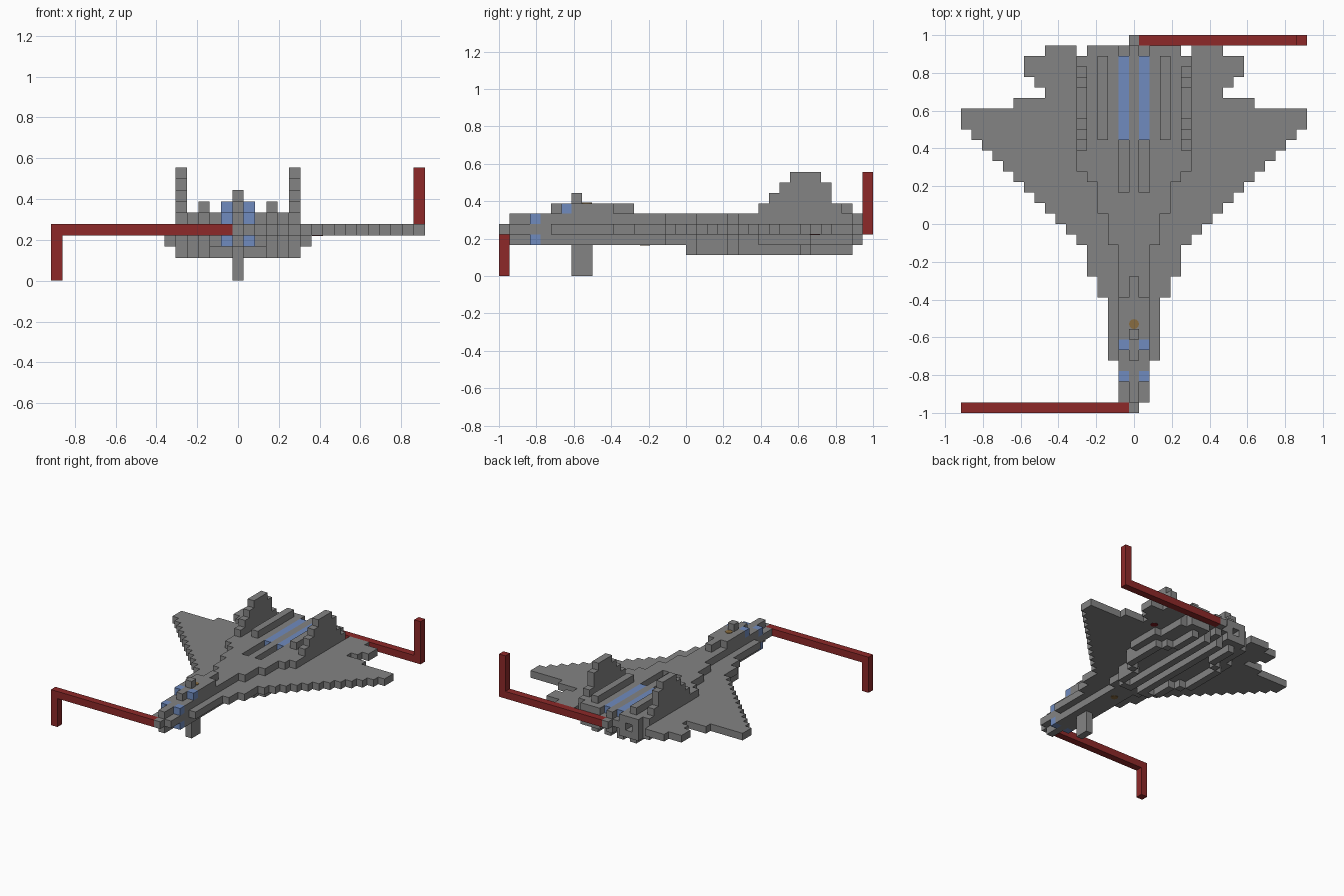
import bpy, bmesh
from mathutils import Vector

if "Cube" in bpy.data.objects:
    bpy.data.objects.remove(bpy.data.objects["Cube"])

U = 1 / 18  # edge of one building block


def material(name, rgb):
    m = bpy.data.materials.new(name)
    m.use_nodes = True
    m.diffuse_color = (*rgb, 1)
    m.node_tree.nodes["Principled BSDF"].inputs["Base Color"].default_value = (*rgb, 1)
    return m


grey = material("hull grey", (0.23, 0.23, 0.23))
blue = material("glass blue", (0.16, 0.26, 0.52))
red = material("bar red", (0.27, 0.022, 0.022))
amber = material("lamp amber", (0.25, 0.15, 0.05))
lamp_red = material("lamp red", (0.2, 0.01, 0.015))

cells = {}   # block position -> part name
paint = {}   # part name -> material


def box(part, mat, xs, ys, zs, mirror=False):
    """Fill an inclusive block range, optionally on both sides."""
    paint[part] = mat
    for x in range(xs[0], xs[1] + 1):
        for y in range(ys[0], ys[1] + 1):
            for z in range(zs[0], zs[1] + 1):
                cells[x, y, z] = part
                if mirror:
                    cells[-x, y, z] = part


def clear(xs, ys, zs):
    for x in range(xs[0], xs[1] + 1):
        for y in range(ys[0], ys[1] + 1):
            for z in range(zs[0], zs[1] + 1):
                cells.pop((x, y, z), None)
                cells.pop((-x, y, z), None)


def slab(part, steps, z):
    """Symmetric layer made of (half width, first row, last row) steps."""
    for half, a, b in steps:
        box(part, grey, (-half, half), (a, b), (z, z))


# Delta wing and tailplane
slab("wing", [(0, 0, 0), (1, 1, 4), (2, 5, 10), (3, 11, 12), (4, 13, 15)], 4)
slab("wing", [(row - 11, row, row) for row in range(16, 27)], 4)
slab("wing", [(16, 27, 28), (11, 29, 29), (8, 30, 30), (9, 31, 31),
              (10, 32, 33), (8, 34, 34), (0, 35, 35)], 4)
clear((5, 5), (34, 34), (4, 4))

# Fuselage above and below the wing
hull = [(0, 1, 3), (1, 4, 15), (2, 16, 18), (3, 19, 21), (4, 22, 22)]
slab("upper_fuselage", hull + [(5, 23, 33), (4, 34, 34)], 5)
slab("lower_fuselage", hull + [(5, 23, 24), (6, 25, 29), (5, 30, 33), (4, 34, 34)], 3)

# Spine slots, exhaust glass and nozzle openings
clear((1, 1), (21, 25), (5, 5))
clear((1, 1), (34, 34), (5, 5))
clear((1, 1), (34, 34), (3, 3))
clear((3, 3), (33, 34), (4, 4))
box("exhaust_glass", blue, (1, 1), (26, 33), (5, 5), True)
box("engine_ridge", grey, (3, 3), (26, 33), (6, 6), True)

# Belly rails following the hull outline
for x, a, b in [(2, 18, 18), (3, 19, 21), (4, 22, 22), (5, 23, 28),
                (4, 29, 29), (3, 30, 33), (1, 18, 33)]:
    box("belly_rail", grey, (x, x), (a, b), (2, 2), True)

# Canopy, nose glass and nose leg
box("canopy", grey, (0, 0), (5, 12), (6, 6))
box("canopy", grey, (1, 1), (7, 10), (6, 6), True)
box("canopy", grey, (0, 0), (7, 7), (7, 7))
box("canopy_glass", blue, (1, 1), (6, 6), (6, 6), True)
box("nose_glass", blue, (1, 1), (3, 3), (5, 5), True)
box("nose_glass", blue, (1, 1), (3, 3), (3, 3), True)
box("nose_leg", grey, (0, 0), (7, 8), (0, 2))

# Stepped twin fins
for z, a, b in [(6, 25, 32), (7, 26, 31), (8, 27, 31), (9, 28, 30)]:
    box("tail_fin", grey, (5, 5), (a, b), (z, z), True)

# Bent red bars at nose and tail
box("front_bar", red, (-16, -1), (0, 0), (4, 4))
box("front_bar", red, (-16, -16), (0, 0), (0, 3))
box("rear_bar", red, (1, 16), (35, 35), (4, 4))
box("rear_bar", red, (16, 16), (35, 35), (5, 9))


def build(part):
    """Skin the exposed block sides of one part and merge flat regions."""
    bm = bmesh.new()
    for cell, owner in cells.items():
        if owner != part:
            continue
        centre = Vector(((cell[0]) * U, (cell[1] + 0.5) * U - 1, (cell[2] + 0.5) * U))
        for axis in range(3):
            for sign in (-1, 1):
                near = list(cell)
                near[axis] += sign
                if tuple(near) in cells:
                    continue
                n, s, t = Vector(), Vector(), Vector()
                n[axis] = sign
                s[(axis + 1) % 3] = 1
                t = n.cross(s)
                bm.faces.new([bm.verts.new(centre + (n + s * a + t * b) * U / 2)
                              for a, b in ((-1, -1), (1, -1), (1, 1), (-1, 1))])
    bmesh.ops.remove_doubles(bm, verts=bm.verts, dist=U / 100)
    bmesh.ops.dissolve_limit(bm, angle_limit=0.01, verts=bm.verts, edges=bm.edges)
    finish(bm, part, paint[part])


def finish(bm, name, mat):
    mesh = bpy.data.meshes.new(name)
    bm.to_mesh(mesh)
    bm.free()
    mesh.materials.append(mat)
    obj = bpy.data.objects.new(name, mesh)
    bpy.context.collection.objects.link(obj)
    return obj


for part in paint:
    build(part)


# Small round lamps set flat on the hull
def lamp(name, mat, x, y, z):
    bm = bmesh.new()
    bmesh.ops.create_cone(bm, cap_ends=True, segments=12, radius1=U / 2.1,
                          radius2=U / 2.1, depth=0.006)
    finish(bm, name, mat).location = (x, y, z)


lamp("canopy_lamp", amber, 0, -0.53, 7 * U)
lamp("belly_lamp", amber, 0, -0.22, 3 * U)
lamp("rear_belly_lamp", amber, 0, 0.53, 3 * U)
lamp("wing_lamp", lamp_red, 7 * U, 0.69, 4 * U)
